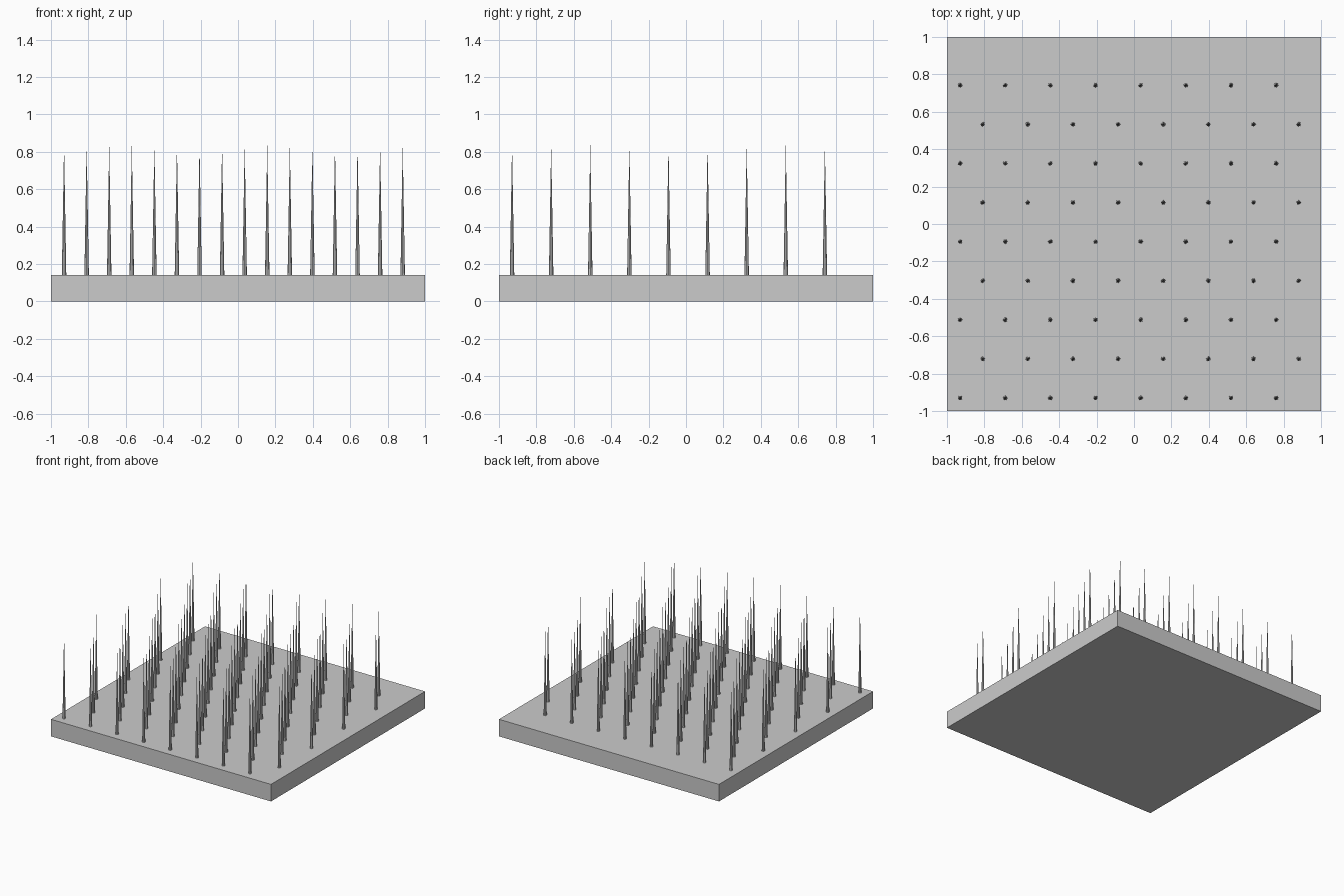
import bpy
import bmesh
import math
from mathutils import Matrix

cube = bpy.data.objects.get("Cube")
if cube:
    bpy.data.objects.remove(cube, do_unlink=True)

BASE_TOP = 0.14
TIP = 0.84
RADIUS = 0.012
START = -0.93
PITCH = 0.2414
ROW_STEP = PITCH * math.sqrt(3) / 2

grey = bpy.data.materials.new("plain grey")
grey.use_nodes = True
colour = (0.6, 0.6, 0.6, 1)
grey.diffuse_color = colour
grey.node_tree.nodes["Principled BSDF"].inputs["Base Color"].default_value = colour


def add_object(name, bm):
    mesh = bpy.data.meshes.new(name)
    bm.to_mesh(mesh)
    bm.free()
    mesh.materials.append(grey)
    obj = bpy.data.objects.new(name, mesh)
    bpy.context.collection.objects.link(obj)
    return obj


# Square base slab
bm = bmesh.new()
bmesh.ops.create_cube(bm, size=1, matrix=Matrix.Translation((0, 0, BASE_TOP / 2))
                      @ Matrix.Diagonal((2, 2, BASE_TOP, 1)))
add_object("base_slab", bm)

# Staggered rows of needle spikes
for row in range(9):
    bm = bmesh.new()
    shift = PITCH / 2 * (row % 2)
    for column in range(8):
        place = Matrix.Translation((START + shift + column * PITCH,
                                    START + row * ROW_STEP,
                                    (BASE_TOP + TIP) / 2))
        bmesh.ops.create_cone(bm, cap_ends=True, segments=8, radius1=RADIUS,
                              radius2=0, depth=TIP - BASE_TOP, matrix=place)
    add_object(f"spike_row_{row + 1}", bm)
